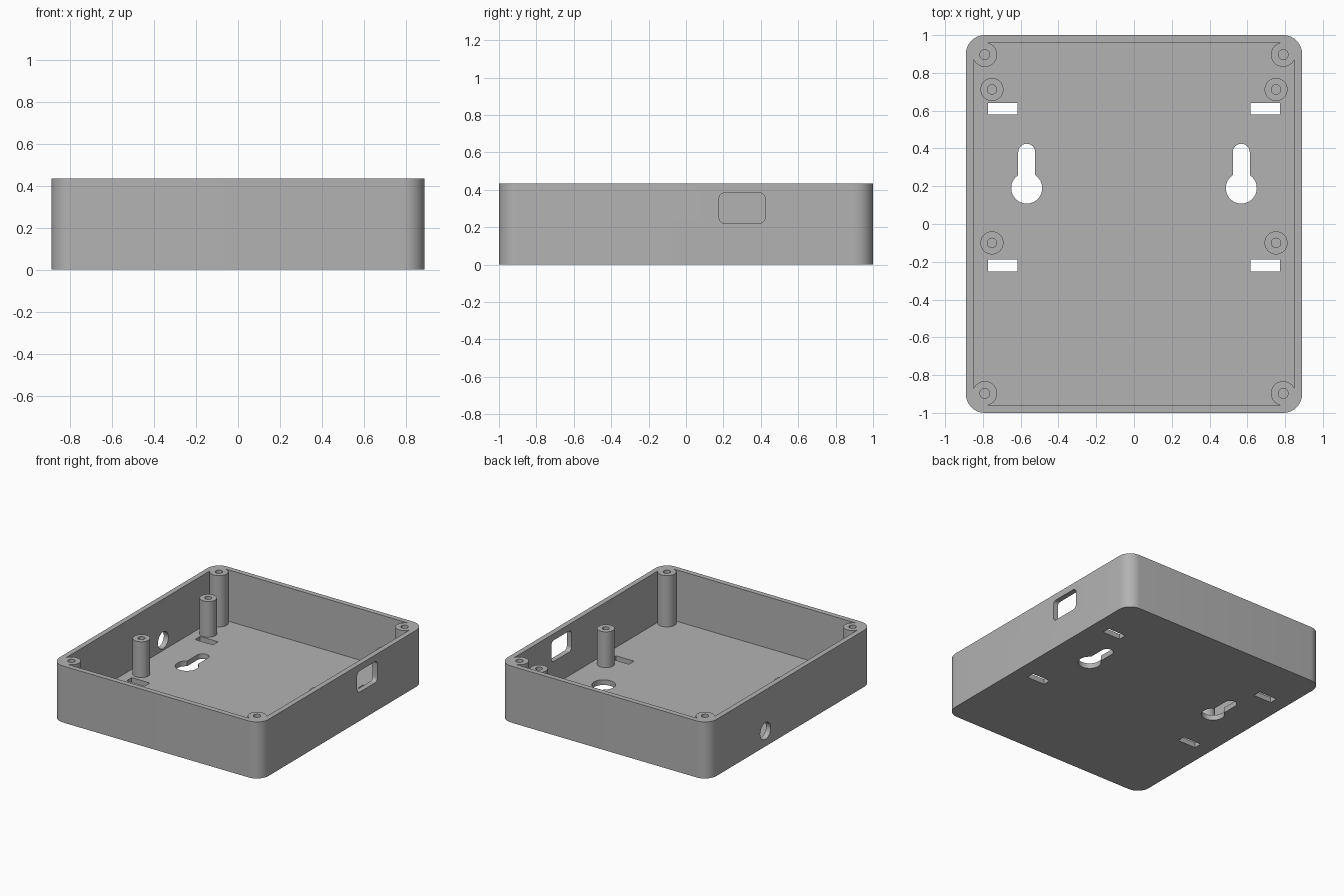
import bpy
import bmesh
from math import asin, cos, sin, pi, tau
from mathutils import Matrix

if "Cube" in bpy.data.objects:
    bpy.data.objects.remove(bpy.data.objects["Cube"])

HALF_W, HALF_D, HEIGHT, WALL = 0.89, 1.0, 0.435, 0.04
CORNER = 0.1
BOSS_X, BOSS_Y = 0.79, 0.897
POST_X = 0.752

grey = bpy.data.materials.new("plain grey plastic")
grey.use_nodes = True
grey.diffuse_color = (0.45, 0.45, 0.45, 1)
grey.node_tree.nodes["Principled BSDF"].inputs["Base Color"].default_value = grey.diffuse_color


def arc(cx, cy, r, start, end, steps):
    angles = [start + (end - start) * i / steps for i in range(steps + 1)]
    return [(cx + r * cos(a), cy + r * sin(a)) for a in angles]


def circle(cx, cy, r, steps=40):
    return arc(cx, cy, r, 0, tau, steps)[:-1]


def rounded_rect(cx, cy, hw, hd, r, steps=10):
    points = []
    for i, (sx, sy) in enumerate([(1, 1), (-1, 1), (-1, -1), (1, -1)]):
        points += arc(cx + sx * (hw - r), cy + sy * (hd - r), r,
                      i * pi / 2, (i + 1) * pi / 2, steps)
    return points


def rect(cx, cy, hw, hd):
    return [(cx + sx * hw, cy + sy * hd) for sx, sy in [(1, 1), (-1, 1), (-1, -1), (1, -1)]]


def prism(name, profile, low, high, matrix=None):
    """Extrude a closed outline from low to high along z."""
    bm = bmesh.new()
    face = bm.faces.new([bm.verts.new((x, y, low)) for x, y in profile])
    result = bmesh.ops.extrude_face_region(bm, geom=[face])
    top = [g for g in result["geom"] if isinstance(g, bmesh.types.BMVert)]
    bmesh.ops.translate(bm, verts=top, vec=(0, 0, high - low))
    bmesh.ops.recalc_face_normals(bm, faces=bm.faces)
    if matrix:
        bm.transform(matrix)
    mesh = bpy.data.meshes.new(name)
    bm.to_mesh(mesh)
    bm.free()
    obj = bpy.data.objects.new(name, mesh)
    mesh.materials.append(grey)
    bpy.context.collection.objects.link(obj)
    return obj


def cut(target, cutter):
    """Subtract the cutter, then discard it."""
    cutter.hide_render = True
    mod = target.modifiers.new("cut", "BOOLEAN")
    mod.operation = "DIFFERENCE"
    mod.solver = "EXACT"
    mod.object = cutter
    bpy.context.view_layer.objects.active = target
    bpy.ops.object.modifier_apply(modifier=mod.name)
    bpy.data.objects.remove(cutter)


def smooth(obj):
    bpy.ops.object.select_all(action="DESELECT")
    obj.select_set(True)
    bpy.context.view_layer.objects.active = obj
    bpy.ops.object.shade_smooth_by_angle(angle=pi / 6)


# Cavity shape, leaving solid screw bosses in the four corners
corners = [(sx * BOSS_X, sy * BOSS_Y) for sx in (-1, 1) for sy in (-1, 1)]
cavity = prism("cavity", rounded_rect(0, 0, HALF_W - WALL, HALF_D - WALL, CORNER - WALL),
               WALL, HEIGHT + 0.1)
for x, y in corners:
    cut(cavity, prism("boss", circle(x, y, 0.065), 0, HEIGHT + 0.2))

# Open tray with rounded corners
tray = prism("enclosure_tray", rounded_rect(0, 0, HALF_W, HALF_D, CORNER), 0, HEIGHT)
cut(tray, cavity)

# Blind screw holes in the bosses
for x, y in corners:
    cut(tray, prism("screw_hole", circle(x, y, 0.026, 24), 0.06, HEIGHT + 0.1))

# Floor openings: keyhole hangers and tie slots
neck, head, head_y, neck_y = 0.045, 0.082, 0.19, 0.38
spread = asin(neck / head)
for side in (-1, 1):
    keyhole = arc(side * 0.568, neck_y, neck, 0, pi, 16)
    keyhole += arc(side * 0.568, head_y, head, pi / 2 + spread, tau + pi / 2 - spread, 36)
    cut(tray, prism("keyhole", keyhole, -0.1, 0.1))
    for y in (0.61, -0.22):
        cut(tray, prism("tie_slot", rect(side * 0.695, y, 0.077, 0.031), -0.1, 0.1))

# Side openings: profile x runs along y, profile y runs along z
sideways = Matrix(((0, 0, 1, 0), (1, 0, 0, 0), (0, 1, 0, 0), (0, 0, 0, 1)))
cut(tray, prism("port_window", rounded_rect(0.3, 0.303, 0.123, 0.081, 0.03, 6),
                0.8, 1.0, sideways))
cut(tray, prism("cable_hole", circle(0.305, 0.118, 0.064), -1.0, -0.8, sideways))
smooth(tray)

# Board standoffs with pilot holes
for side, side_name in ((1, "left"), (-1, "right")):
    for y, end_name in ((0.712, "back"), (-0.1, "front")):
        post = prism(f"standoff_{end_name}_{side_name}",
                     circle(side * POST_X, y, 0.061), WALL / 2, 0.315)
        cut(post, prism("pilot", circle(side * POST_X, y, 0.025, 24), 0.06, 0.4))
        smooth(post)
